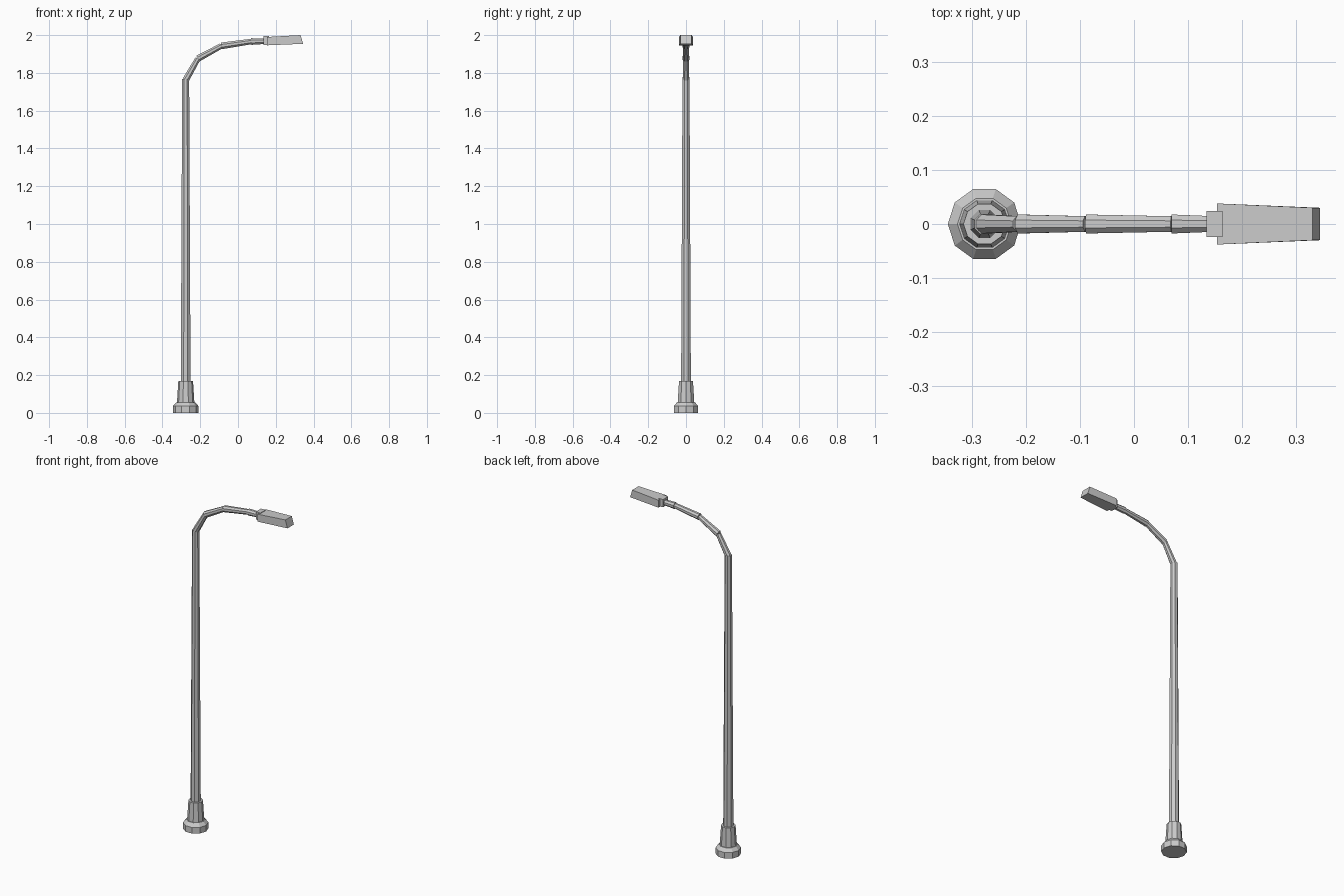
import bpy, bmesh
from math import cos, sin, pi
from mathutils import Vector

if "Cube" in bpy.data.objects:
    bpy.data.objects.remove(bpy.data.objects["Cube"])

POLE_X = -0.277


def make_object(name, bm):
    bmesh.ops.recalc_face_normals(bm, faces=bm.faces)
    mesh = bpy.data.meshes.new(name)
    bm.to_mesh(mesh)
    bm.free()
    obj = bpy.data.objects.new(name, mesh)
    bpy.context.collection.objects.link(obj)
    return obj


def loft(name, rings):
    """Skin closed rings of points and cap both ends."""
    bm = bmesh.new()
    loops = [[bm.verts.new(p) for p in ring] for ring in rings]
    n = len(loops[0])
    for a, b in zip(loops, loops[1:]):
        for i in range(n):
            j = (i + 1) % n
            bm.faces.new((a[i], a[j], b[j], b[i]))
    bm.faces.new(loops[0])
    bm.faces.new(loops[-1])
    return make_object(name, bm)


def lathe(name, profile, sides, offset=0.0):
    return loft(name, [[(POLE_X + r * cos(offset + 2 * pi * i / sides),
                         r * sin(offset + 2 * pi * i / sides), z)
                        for i in range(sides)] for r, z in profile])


def tapered_tube(name, start, end, r1, r2, sides=8):
    """Cone frustum between two points in the xz plane."""
    a, b = Vector(start), Vector(end)
    side = Vector((0, 1, 0))
    up = (b - a).normalized().cross(side)
    ang = [2 * pi * (i + 0.5) / sides for i in range(sides)]
    return loft(name, [[p + r * (cos(t) * side + sin(t) * up) for t in ang]
                       for p, r in ((a, r1), (b, r2))])


def section(x_low, x_high, half_y, z_low, z_high):
    return [(x_low, -half_y, z_low), (x_low, half_y, z_low),
            (x_high, half_y, z_high), (x_high, -half_y, z_high)]


# Flared ten-sided foot and its collar
lathe("base", [(0.068, 0), (0.068, 0.036), (0.050, 0.056),
               (0.046, 0.056), (0.039, 0.168)], 10)

# Slightly tapered pole
lathe("pole", [(0.028, 0.16), (0.020, 1.768)], 8, pi / 8)

# Curved arm from overlapping tapered tubes
path = [(POLE_X, 0, 1.762), (-0.212, 0, 1.876), (-0.088, 0, 1.943),
        (0.070, 0, 1.966), (0.150, 0, 1.968)]
for i, (a, b) in enumerate(zip(path, path[1:])):
    tapered_tube(f"arm_segment_{i + 1}", a, b, 0.019, 0.0155)

# Block joining the arm to the lamp
loft("lamp_joint", [section(0.134, 0.134, 0.024, 1.948, 1.994),
                    section(0.164, 0.164, 0.024, 1.948, 1.994)])

# Wedge-shaped lamp head with a slanted tip
loft("lamp_head", [section(0.154, 0.154, 0.038, 1.946, 1.990),
                   section(0.345, 0.331, 0.030, 1.954, 2.0)])
